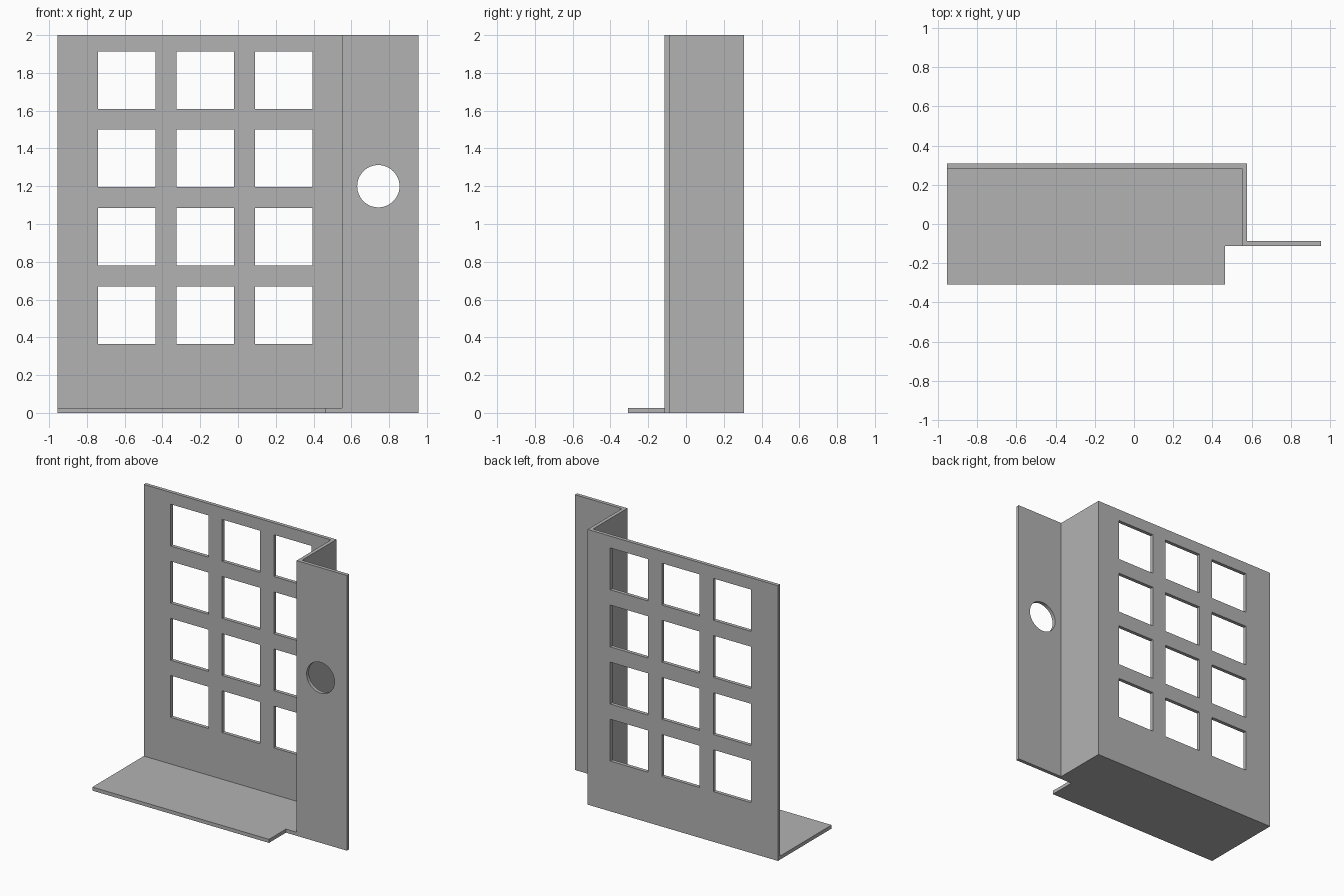
import bpy
import bmesh
from mathutils import Matrix, Vector

cube = bpy.data.objects.get("Cube")
if cube:
    bpy.data.objects.remove(cube, do_unlink=True)

T = 0.026                       # sheet thickness
LEFT_EDGE, BEND, FLANGE_END = -0.955, 0.576, 0.955
BACK, FLANGE_FRONT, BASE_FRONT = 0.308, -0.113, -0.308
HEIGHT = 2.0

grey = bpy.data.materials.new("sheet_grey")
grey.use_nodes = True
colour = (0.45, 0.45, 0.45, 1)
grey.diffuse_color = colour
grey.node_tree.nodes["Principled BSDF"].inputs["Base Color"].default_value = colour


def make_object(name, bm):
    bmesh.ops.recalc_face_normals(bm, faces=bm.faces)
    mesh = bpy.data.meshes.new(name)
    bm.to_mesh(mesh)
    bm.free()
    mesh.materials.append(grey)
    obj = bpy.data.objects.new(name, mesh)
    bpy.context.collection.objects.link(obj)
    return obj


def extrude_outline(name, points, height):
    """Plan outline on the ground, raised to a height."""
    bm = bmesh.new()
    face = bm.faces.new([bm.verts.new((x, y, 0)) for x, y in points])
    raised = bmesh.ops.extrude_face_region(bm, geom=[face])["geom"]
    verts = [g for g in raised if isinstance(g, bmesh.types.BMVert)]
    bmesh.ops.translate(bm, verts=verts, vec=(0, 0, height))
    return make_object(name, bm)


def cut(target, cutter):
    cutter.hide_render = True
    cutter.hide_viewport = True
    cutter.display_type = 'WIRE'
    mod = target.modifiers.new(cutter.name, 'BOOLEAN')
    mod.operation = 'DIFFERENCE'
    mod.solver = 'EXACT'
    mod.object = cutter


# Folded sheet: back panel, side return and front flange
folded_panel = extrude_outline("folded_panel", [
    (LEFT_EDGE, BACK), (LEFT_EDGE, BACK - T), (BEND - T, BACK - T),
    (BEND - T, FLANGE_FRONT), (FLANGE_END, FLANGE_FRONT),
    (FLANGE_END, FLANGE_FRONT + T), (BEND, FLANGE_FRONT + T), (BEND, BACK)], HEIGHT)

# Base plate with a notched front corner
extrude_outline("base_plate", [
    (LEFT_EDGE, BACK - T), (LEFT_EDGE, BASE_FRONT), (0.465, BASE_FRONT),
    (0.465, FLANGE_FRONT), (BEND - T, FLANGE_FRONT), (BEND - T, BACK - T)], T)

# Grid of square windows through the back panel
bm = bmesh.new()
for col in range(3):
    for row in range(4):
        centre = Vector((-0.588 + 0.415 * col, BACK - T / 2, 0.517 + 0.415 * row))
        bmesh.ops.create_cube(bm, size=1, matrix=Matrix.Translation(centre)
                              @ Matrix.Diagonal((0.304, 0.1, 0.304, 1)))
cut(folded_panel, make_object("window_cutter", bm))

# Round hole through the flange
bm = bmesh.new()
bmesh.ops.create_cone(bm, cap_ends=True, segments=48, radius1=0.112, radius2=0.112, depth=0.1,
                      matrix=Matrix.Translation((0.743, FLANGE_FRONT + T / 2, 1.2))
                      @ Matrix.Rotation(1.5707963, 4, 'X'))
cut(folded_panel, make_object("round_hole_cutter", bm))
